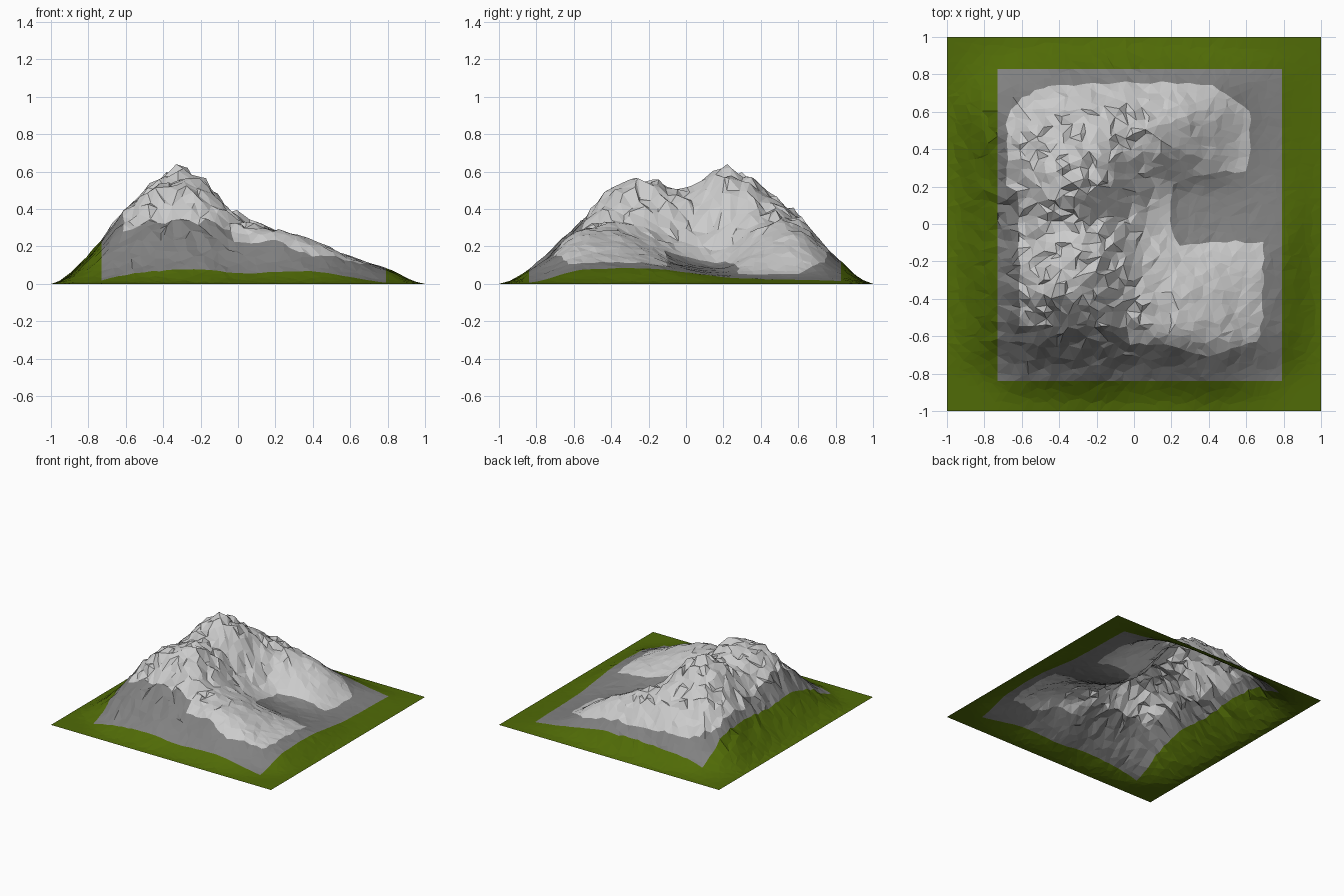
import bpy, math, random
from mathutils import Vector, noise
from mathutils.geometry import delaunay_2d_cdt

if "Cube" in bpy.data.objects:
    bpy.data.objects.remove(bpy.data.objects["Cube"])

random.seed(4)

# Coarse relief: rows y = -0.8 .. 0.8, columns x = -0.8 .. 0.8 (zero at the rim)
RELIEF = [
    [.01, .07, .10, .11, .08, .09, .09, .05, .01],
    [.09, .23, .29, .29, .25, .265, .22, .135, .065],
    [.13, .38, .50, .49, .34, .285, .225, .145, .08],
    [.14, .38, .52, .53, .33, .23, .175, .13, .08],
    [.13, .34, .49, .46, .26, .14, .10, .08, .06],
    [.14, .38, .59, .55, .30, .12, .08, .055, .035],
    [.15, .39, .51, .49, .37, .26, .16, .055, .025],
    [.13, .28, .35, .36, .33, .28, .19, .06, .02],
    [.04, .10, .13, .14, .14, .13, .09, .045, .015],
]


def sample(row, col):
    # mirrored past the rim so the skirt runs out flat
    row, col = [-2 - i if i < -1 else 18 - i if i > 9 else i for i in (row, col)]
    return RELIEF[row][col] if 0 <= row < 9 and 0 <= col < 9 else 0.0


def spline(a, b, c, d, t):
    return b + .5 * t * (c - a + t * (2 * a - 5 * b + 4 * c - d + t * (3 * (b - c) + d - a)))


def height(x, y):
    u, v = (x + .8) / .2, (y + .8) / .2
    i, j = min(8, math.floor(u + 1e-6)), min(8, math.floor(v + 1e-6))
    rows = [spline(*[sample(j + r, i + c) for c in (-1, 0, 1, 2)], u - i) for r in (-1, 0, 1, 2)]
    z = max(0, spline(*rows, v - j))
    # crags on the high ground, gentle on the low right slope
    rough = min(1, z / .4) * (1 if x < .1 else .5)
    crag = .02 * noise.noise((x * 6, y * 6, 1.7)) + .03 * noise.noise((x * 15, y * 15, 5.2))
    z += rough * (crag + random.uniform(-.022, .022))
    return max(0, min(z, .62))


# Outlines of the colour zones, seen from above
RIM = [(-1, -1), (1, -1), (1, 1), (-1, 1)]
ROCK = [(-.73, -.84), (.79, -.84), (.79, .83), (-.73, .83)]
CREST = [(-.61, -.54), (-.04, -.55), (-.02, -.64), (.2, -.65), (.4, -.71), (.52, -.66),
         (.66, -.63), (.69, -.5), (.69, -.1), (.45, -.09), (.25, -.11), (.2, -.03),
         (.2, .21), (.28, .24), (.45, .28), (.59, .28), (.62, .4), (.62, .6), (.45, .72),
         (.38, .75), (0, .76), (-.45, .74), (-.6, .68), (-.68, .58), (-.68, .2), (-.62, .18)]


def inside(p, poly):
    hit = False
    for (x1, y1), (x2, y2) in zip(poly, poly[1:] + poly[:1]):
        if (y1 > p.y) != (y2 > p.y) and p.x < x1 + (p.y - y1) * (x2 - x1) / (y2 - y1):
            hit = not hit
    return hit


# Scattered points, with the outlines as fixed edges
points, edges = [], []
for poly in (RIM, ROCK, CREST):
    first = len(points)
    for a, b in zip(poly, poly[1:] + poly[:1]):
        a, b = Vector(a), Vector(b)
        n = max(1, round((b - a).length / .045))
        points += [a.lerp(b, k / n) for k in range(n)]
    count = len(points) - first
    edges += [(first + k, first + (k + 1) % count) for k in range(count)]
    if poly is CREST:  # ragged upper border
        for k in range(first, len(points)):
            points[k] += Vector((random.uniform(-.008, .008), random.uniform(-.008, .008)))
        CREST_EDGE = [tuple(p) for p in points[first:]]
peak = Vector((-.33, .22))
points.append(peak)
fixed = list(points)
STEP = .047
N = int(2 / STEP)
for i in range(1, N):
    for j in range(1, N):
        p = Vector((-1 + 2 * i / N, -1 + 2 * j / N))
        p += Vector((random.uniform(-.45, .45), random.uniform(-.45, .45))) * STEP
        if max(abs(p.x), abs(p.y)) < .98 and all((p - q).length > .022 for q in fixed):
            points.append(p)

flat, _, faces, *_ = delaunay_2d_cdt(points, edges, [], 0, 1e-5)
verts = [Vector((p.x, p.y, .64 if (p - peak).length < 1e-3 else height(p.x, p.y))) for p in flat]
for v in verts:
    if max(abs(v.x), abs(v.y)) > .999:
        v.z = 0

# Split the triangles into the three zones
zones = {"grass_skirt": [], "rock_slope": [], "pale_crest": []}
for f in faces:
    c = sum((flat[k] for k in f), Vector((0, 0))) / len(f)
    name = ("pale_crest" if inside(c, CREST_EDGE) else
            "rock_slope" if inside(c, ROCK) else "grass_skirt")
    zones[name].append(f)

COLOURS = {"grass_skirt": (.08, .145, .002, 1), "rock_slope": (.22, .22, .22, 1),
           "pale_crest": (.72, .72, .72, 1)}
for name, tris in zones.items():
    used = sorted({k for f in tris for k in f})
    index = {k: n for n, k in enumerate(used)}
    mesh = bpy.data.meshes.new(name)
    mesh.from_pydata([verts[k] for k in used], [], [[index[k] for k in f] for f in tris])
    mat = bpy.data.materials.new(name)
    mat.diffuse_color = COLOURS[name]
    mat.use_nodes = True
    mat.node_tree.nodes["Principled BSDF"].inputs["Base Color"].default_value = mat.diffuse_color
    mesh.materials.append(mat)
    bpy.context.collection.objects.link(bpy.data.objects.new(name, mesh))
